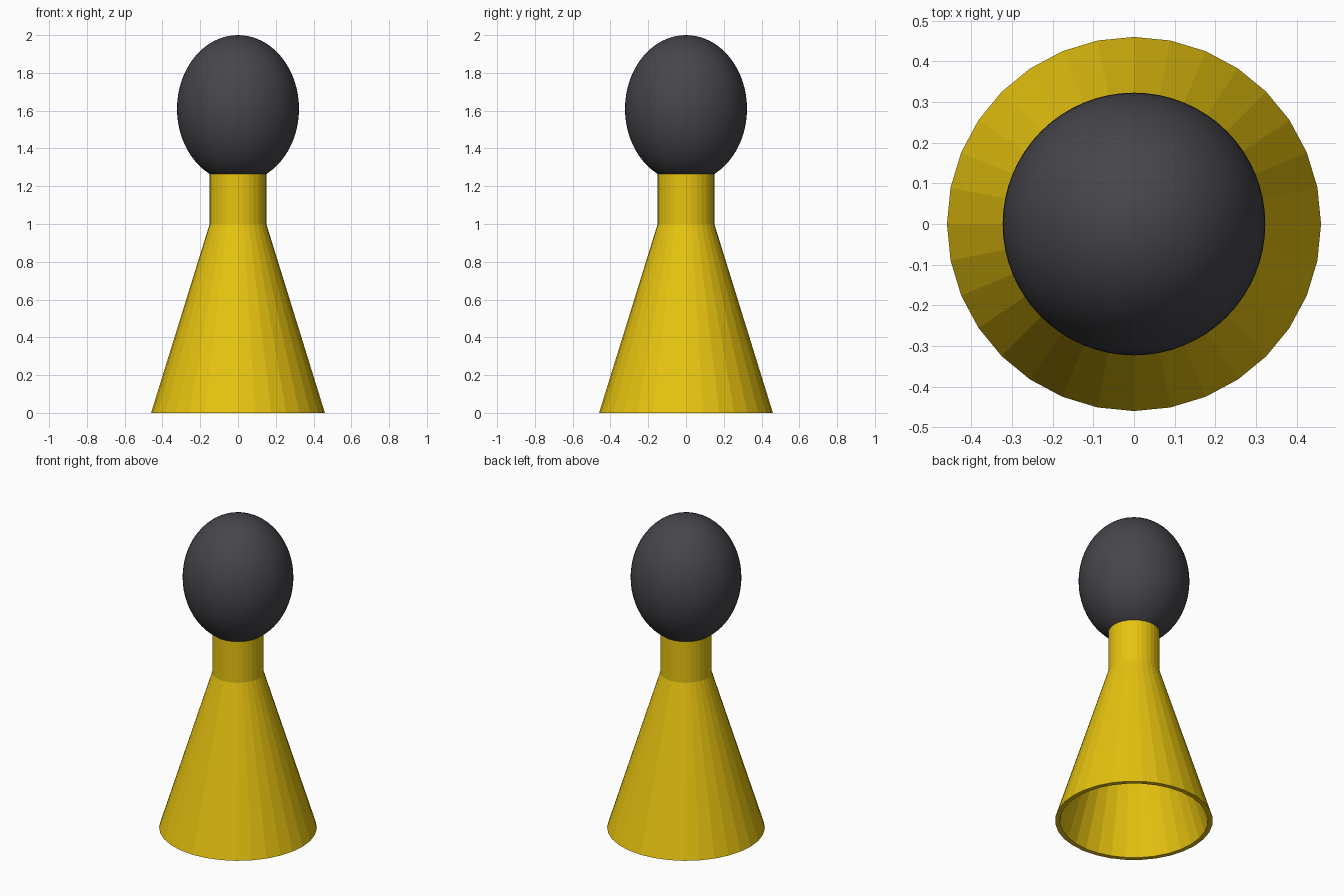
import bpy, bmesh, math

if "Cube" in bpy.data.objects:
    bpy.data.objects.remove(bpy.data.objects["Cube"])


def material(name, color):
    mat = bpy.data.materials.new(name)
    mat.diffuse_color = (*color, 1)
    mat.use_nodes = True
    mat.node_tree.nodes["Principled BSDF"].inputs["Base Color"].default_value = mat.diffuse_color
    return mat


def lathe(name, profile, sides, mat):
    """Revolve a closed (radius, z) profile around the z axis."""
    bm = bmesh.new()
    rings = []
    for r, z in profile:
        angles = [2 * math.pi * i / sides for i in range(sides)]
        rings.append([bm.verts.new((r * math.cos(a), r * math.sin(a), z)) for a in angles])
    for k, low in enumerate(rings):
        high = rings[(k + 1) % len(rings)]
        for i in range(sides):
            j = (i + 1) % sides
            bm.faces.new((low[i], low[j], high[j], high[i]))
    bmesh.ops.recalc_face_normals(bm, faces=bm.faces)
    mesh = bpy.data.meshes.new(name)
    bm.to_mesh(mesh)
    bm.free()
    mesh.materials.append(mat)
    obj = bpy.data.objects.new(name, mesh)
    bpy.context.collection.objects.link(obj)
    return obj


yellow = material("yellow", (0.8, 0.55, 0.005))
dark = material("dark_grey", (0.06, 0.06, 0.07))

# Hollow flared body with a straight neck, open underneath
lathe("body", [(0.46, 0), (0.15, 1.0), (0.15, 1.27),
               (0.122, 1.27), (0.122, 1.0), (0.432, 0)], 32, yellow)

# Egg-shaped head resting in the neck
bpy.ops.mesh.primitive_uv_sphere_add(segments=64, ring_count=32, radius=1, location=(0, 0, 1.61))
head = bpy.context.object
head.name = "head"
head.scale = (0.323, 0.323, 0.39)
bpy.ops.object.transform_apply(location=False, rotation=False, scale=True)
bpy.ops.object.shade_smooth()
head.data.materials.append(dark)
